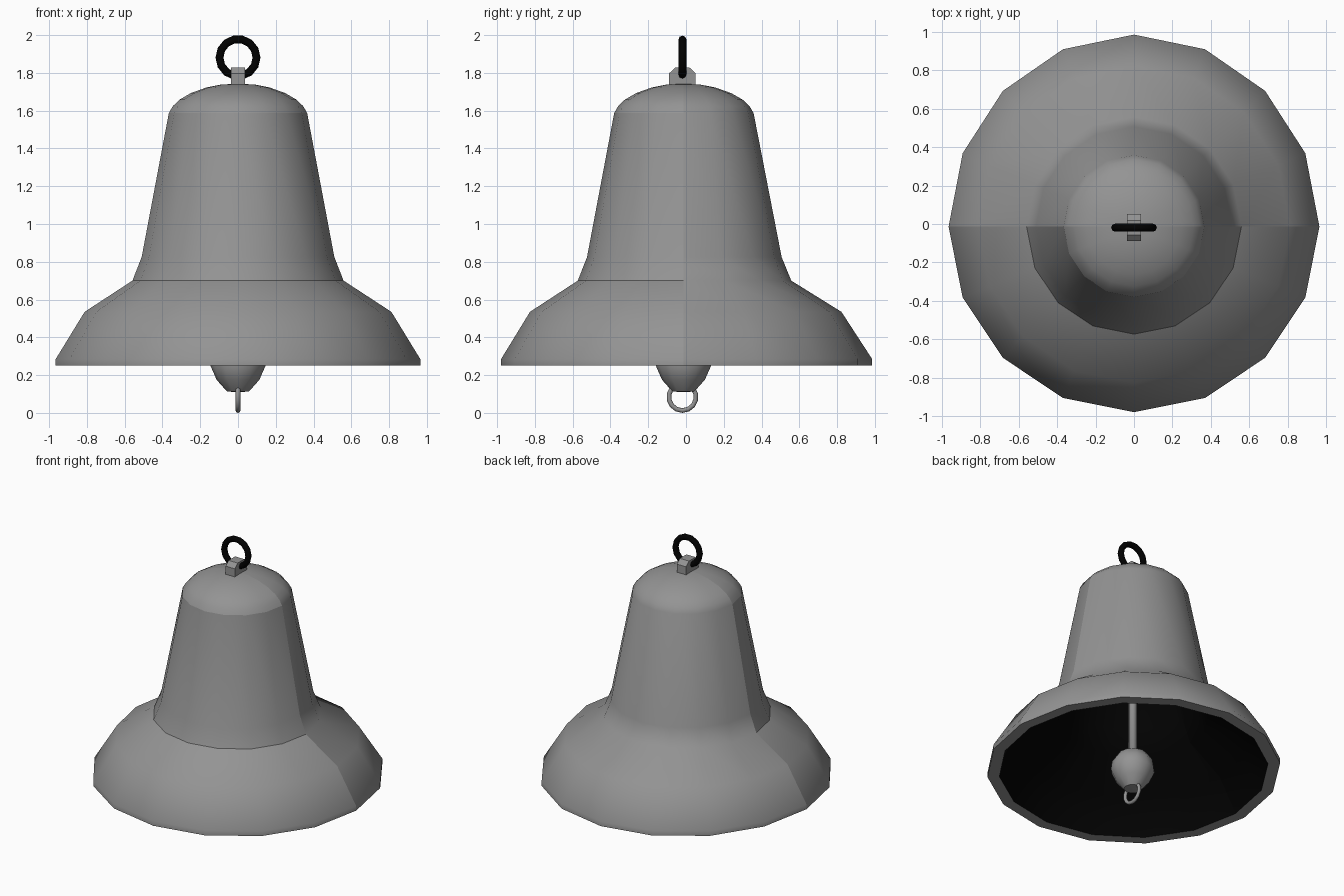
import bpy, bmesh, math
from mathutils import Matrix

if "Cube" in bpy.data.objects:
    bpy.data.objects.remove(bpy.data.objects["Cube"])

CY = -0.014   # bell axis sits slightly forward
SIDES = 16


def material(name, v):
    m = bpy.data.materials.new(name)
    m.diffuse_color = (v, v, v, 1)
    m.use_nodes = True
    m.node_tree.nodes["Principled BSDF"].inputs["Base Color"].default_value = m.diffuse_color
    return m


grey = material("grey metal", 0.295)
black = material("black", 0.0005)


def finish(name, bm, mats, smooth=True):
    bmesh.ops.recalc_face_normals(bm, faces=bm.faces)
    me = bpy.data.meshes.new(name)
    for f in bm.faces:
        f.smooth = smooth
    bm.to_mesh(me)
    bm.free()
    for m in mats:
        me.materials.append(m)
    ob = bpy.data.objects.new(name, me)
    bpy.context.collection.objects.link(ob)
    return ob


def lathe(name, profile, mats, sides, is_inner=None, sharp=None):
    """Spin an (r, z) profile round the bell axis; r = 0 makes a pole."""
    bm = bmesh.new()
    rings = []
    for r, z in profile:
        if r == 0:
            rings.append([bm.verts.new((0, CY, z))] * sides)
        else:
            ring = []
            for i in range(sides):
                a = 2 * math.pi * i / sides
                y = r * math.sin(a)
                if y > 0:
                    y *= 1.003 + 0.034 * r   # the back is a little deeper
                ring.append(bm.verts.new((r * math.cos(a), CY + y, z)))
            rings.append(ring)
    for k in range(len(rings) - 1):
        for i in range(sides):
            j = (i + 1) % sides
            vs = [rings[k][i], rings[k][j], rings[k + 1][j], rings[k + 1][i]]
            f = bm.faces.new(list(dict.fromkeys(vs)))
            if is_inner and is_inner(k):
                f.material_index = 1
    if sharp:
        for e in bm.edges:
            e.smooth = not sharp(e)
    return finish(name, bm, mats, True)


def torus(name, major, minor, z, rot_axis, mat, seg, sub):
    bm = bmesh.new()
    g = [[bm.verts.new(((major + minor * math.cos(b)) * math.cos(a),
                        (major + minor * math.cos(b)) * math.sin(a),
                        minor * math.sin(b)))
          for b in (2 * math.pi * j / sub for j in range(sub))]
         for a in (2 * math.pi * i / seg for i in range(seg))]
    for i in range(seg):
        for j in range(sub):
            i2, j2 = (i + 1) % seg, (j + 1) % sub
            bm.faces.new((g[i][j], g[i2][j], g[i2][j2], g[i][j2]))
    bm.transform(Matrix.Translation((0, CY - 0.005, z))
                 @ Matrix.Rotation(math.pi / 2, 4, rot_axis))
    return finish(name, bm, [mat])


# Bell shell: outer skin, rim, then the black inside at an even wall thickness
outer = [(0, 1.743), (0.09, 1.738), (0.17, 1.722), (0.25, 1.693), (0.31, 1.658),
         (0.345, 1.624), (0.366, 1.588), (0.51, 0.825), (0.559, 0.70),
         (0.812, 0.535), (0.965, 0.285), (0.965, 0.25)]
inner = [(0.886, 0.25), (0.886, 0.263), (0.755, 0.479), (0.497, 0.65), (0.432, 0.805),
         (0.29, 1.563), (0.21, 1.625), (0.08, 1.66), (0, 1.664)]


def shell_sharp(e):
    a, b = e.verts
    if abs(a.co.z - b.co.z) < 0.001:
        z = a.co.z
        front = max(a.co.y, b.co.y) < CY + 0.01
        return z < 0.26 or (front and (abs(z - 1.588) < 0.002 or abs(z - 0.70) < 0.002))
    # seam between the front and back halves
    return abs(a.co.y - CY) < 0.002 and abs(b.co.y - CY) < 0.002


lathe("bell_shell", outer + inner, [grey, black], SIDES,
      lambda k: k >= len(outer), shell_sharp)

# Clapper rod and ball (flattened at the bottom)
lathe("clapper_rod", [(0, 0.30), (0.031, 0.30), (0.031, 1.70), (0, 1.70)], [grey], 6)
ball = [(0.058, 0.113), (0.113, 0.175), (0.146, 0.25), (0.138, 0.31), (0.1, 0.367), (0.05, 0.397)]
lathe("clapper_ball", [(0, 0.11)] + ball + [(0, 0.404)], [grey], 12, None,
      lambda e: max(v.co.z for v in e.verts) < 0.12)

# Pull ring under the clapper and hanging ring on top
torus("pull_ring", 0.072, 0.0125, 0.0845, 'Y', grey, 14, 8)
torus("hanging_ring", 0.098, 0.021, 1.881, 'X', black, 14, 8)

# Chamfered lug that the hanging ring passes through
outline = [(-0.07, 1.71), (-0.07, 1.798), (-0.038, 1.828),
           (0.038, 1.828), (0.07, 1.798), (0.07, 1.71)]
bm = bmesh.new()
left, right = [[bm.verts.new((x, CY - 0.005 + y, z)) for y, z in outline]
               for x in (-0.037, 0.037)]
bm.faces.new(left)
bm.faces.new(right)
for i in range(6):
    j = (i + 1) % 6
    bm.faces.new((left[i], left[j], right[j], right[i]))
finish("top_lug", bm, [grey], False)
